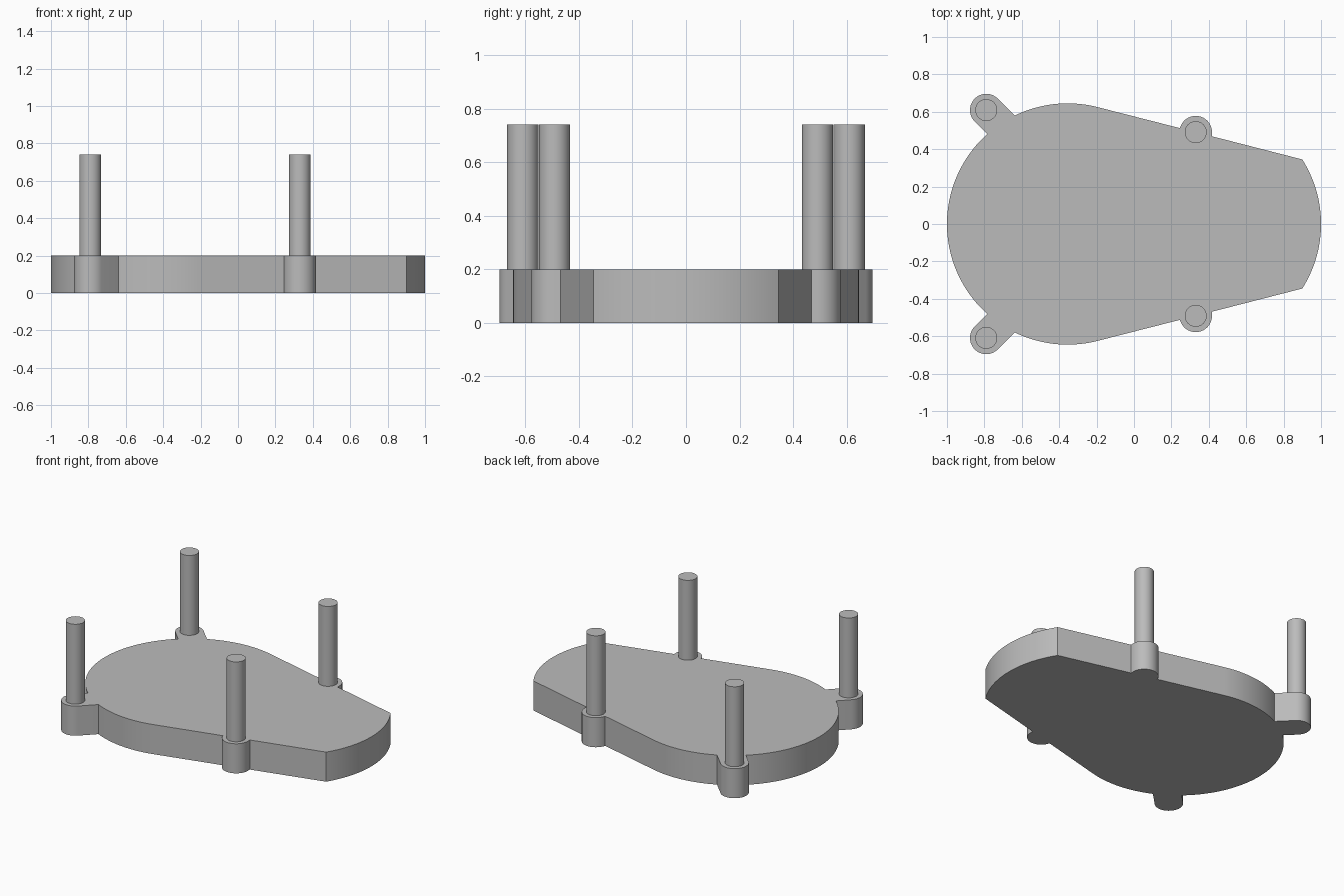
import bpy, bmesh
from math import sin, cos, acos, asin, tan, radians, pi
from mathutils import Vector

cube = bpy.data.objects.get("Cube")
if cube:
    bpy.data.objects.remove(cube)

grey = bpy.data.materials.new("plain_grey")
grey.use_nodes = True
grey.diffuse_color = (0.5, 0.5, 0.5, 1)
grey.node_tree.nodes["Principled BSDF"].inputs["Base Color"].default_value = (0.5, 0.5, 0.5, 1)

THICK, PIN_TOP = 0.2, 0.74
R, OFFSET = 0.645, 0.355          # body radius and arc centre offset
LUG_R, PIN_R = 0.087, 0.0585
TAPER = radians(75.7)             # direction the tapered edge faces
REAR_LUG, SIDE_LUG = (-0.79, 0.609), (0.33, 0.491)


def arc(centre, radius, a, b, steps):
    return [Vector((centre[0] + radius * cos(a + (b - a) * i / steps),
                    centre[1] + radius * sin(a + (b - a) * i / steps)))
            for i in range(steps + 1)]


def extrude(name, points, low, high):
    bm = bmesh.new()
    face = bm.faces.new([bm.verts.new((p.x, p.y, low)) for p in points])
    out = bmesh.ops.extrude_face_region(bm, geom=[face])
    top = [v for v in out["geom"] if isinstance(v, bmesh.types.BMVert)]
    bmesh.ops.translate(bm, verts=top, vec=(0, 0, high - low))
    bmesh.ops.recalc_face_normals(bm, faces=bm.faces)
    mesh = bpy.data.meshes.new(name)
    bm.to_mesh(mesh)
    bm.free()
    mesh.materials.append(grey)
    obj = bpy.data.objects.new(name, mesh)
    bpy.context.collection.objects.link(obj)
    bpy.ops.object.select_all(action="DESELECT")
    obj.select_set(True)
    bpy.context.view_layer.objects.active = obj
    bpy.ops.object.shade_smooth_by_angle(angle=radians(30))
    return obj


# Half outline of the plate, from the narrow end round to the wide end
body = (-OFFSET, 0)
lug_shift = (REAR_LUG[0] + OFFSET + REAR_LUG[1]) / 2 ** 0.5
neck_start = pi / 4 + acos((lug_shift + LUG_R) / R)
neck_end = pi / 4 + acos((lug_shift - LUG_R) / R)
side_x = SIDE_LUG[0] + LUG_R
side_y = SIDE_LUG[1] - LUG_R / tan(TAPER)

half = arc((OFFSET, 0), R, 0, asin(0.345 / R), 16)
half += [Vector((side_x, side_y))]
half += arc(SIDE_LUG, LUG_R, 0, TAPER + pi / 2, 24)
half += arc(body, R, TAPER, neck_start, 20)
half += arc(REAR_LUG, LUG_R, pi / 4, pi * 5 / 4, 24)
half += arc(body, R, neck_end, pi, 24)

# Mirror the half outline, leaving out the two shared end points
mirrored = [Vector((p.x, -p.y)) for p in reversed(half[1:-1])]
extrude("base_plate", half + mirrored, 0, THICK)

# Four upright pins on the lugs
for label, (x, y) in (("rear", REAR_LUG), ("side", SIDE_LUG)):
    for side, sign in (("back", 1), ("front", -1)):
        ring = arc((x, y * sign), PIN_R, 0, 2 * pi, 48)[:-1]
        extrude(f"{label}_{side}_pin", ring, THICK, PIN_TOP)
